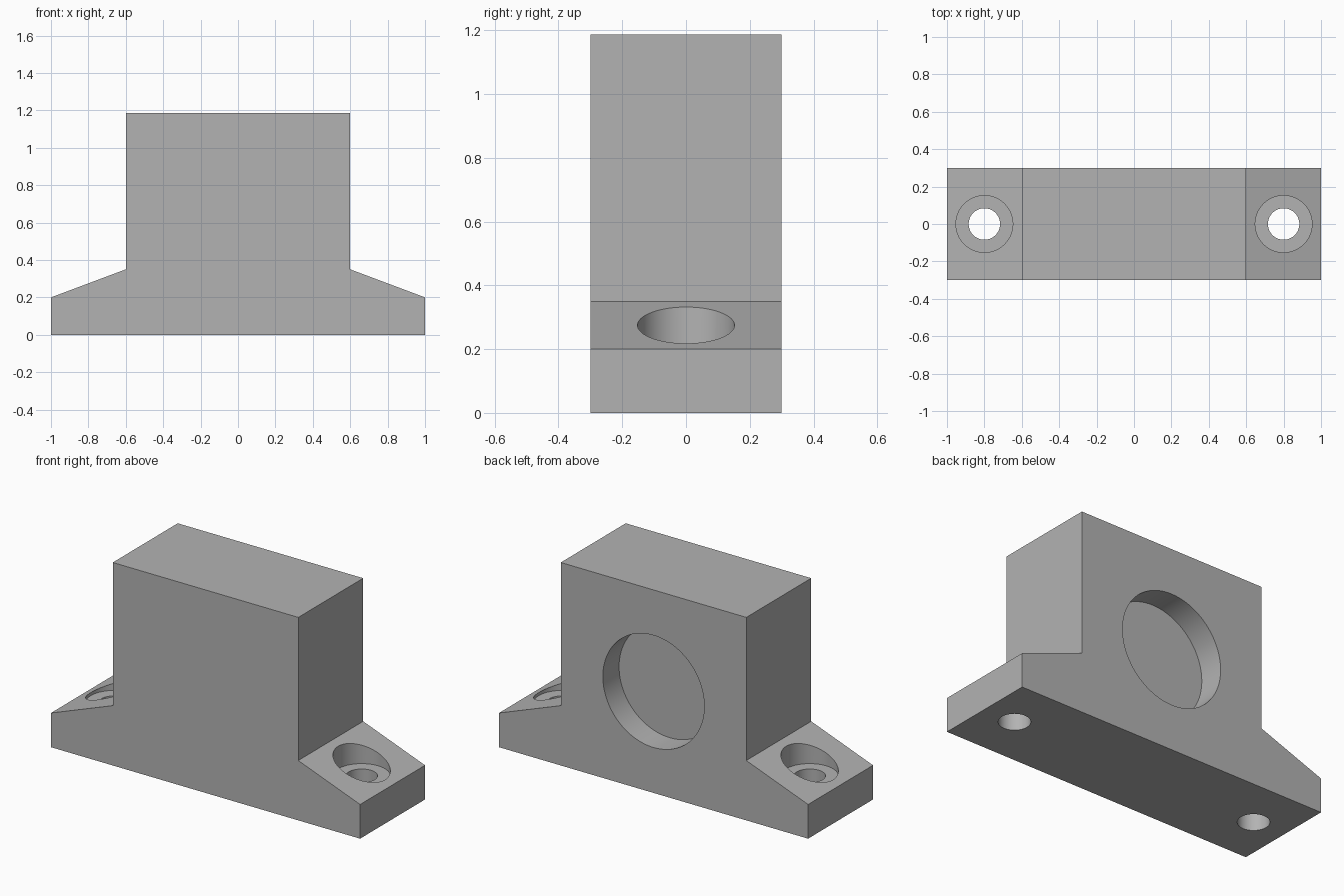
import bpy
import bmesh
import math

cube = bpy.data.objects.get("Cube")
if cube:
    bpy.data.objects.remove(cube, do_unlink=True)

HEIGHT = 1.187
HALF_DEPTH = 0.3

grey = bpy.data.materials.new("plain grey")
grey.use_nodes = True
colour = (0.45, 0.45, 0.45, 1)
grey.diffuse_color = colour
grey.node_tree.nodes["Principled BSDF"].inputs["Base Color"].default_value = colour


def extruded_block(name, profile):
    """Extrude an XZ profile from the front to the back."""
    bm = bmesh.new()
    face = bm.faces.new([bm.verts.new((x, -HALF_DEPTH, z)) for x, z in profile])
    result = bmesh.ops.extrude_face_region(bm, geom=[face])
    moved = [v for v in result["geom"] if isinstance(v, bmesh.types.BMVert)]
    bmesh.ops.translate(bm, verts=moved, vec=(0, 2 * HALF_DEPTH, 0))
    bmesh.ops.recalc_face_normals(bm, faces=bm.faces[:])
    mesh = bpy.data.meshes.new(name)
    bm.to_mesh(mesh)
    bm.free()
    obj = bpy.data.objects.new(name, mesh)
    bpy.context.collection.objects.link(obj)
    mesh.materials.append(grey)
    return obj


def drill(target, radius, length, centre, tilt=0):
    """Cut a round hole into the target."""
    bpy.ops.mesh.primitive_cylinder_add(
        vertices=96, radius=radius, depth=length,
        location=centre, rotation=(tilt, 0, 0))
    cutter = bpy.context.object
    cutter.name = "hole_cutter"
    cutter.hide_render = True
    cutter.data.materials.append(grey)
    cut = target.modifiers.new("hole", "BOOLEAN")
    cut.operation = "DIFFERENCE"
    cut.solver = "EXACT"
    cut.object = cutter
    bpy.context.view_layer.objects.active = target
    bpy.ops.object.modifier_apply(modifier=cut.name)
    bpy.data.objects.remove(cutter, do_unlink=True)


# Housing with sloping feet
half = [(1, 0), (1, 0.2), (0.6, 0.35), (0.6, HEIGHT)]
housing = extruded_block(
    "bearing_housing", half + [(-x, z) for x, z in reversed(half)])

# Counterbored bolt holes in both feet
for side in (-1, 1):
    drill(housing, 0.152, 0.4, (side * 0.8, 0, 0.4))
    drill(housing, 0.084, 0.8, (side * 0.8, 0, 0.1))

# Blind round pocket in the back, 0.15 deep
drill(housing, 0.328, 0.3, (0, HALF_DEPTH, HEIGHT / 2), math.pi / 2)

# Smooth bores with crisp edges
bpy.ops.object.select_all(action="DESELECT")
housing.select_set(True)
bpy.context.view_layer.objects.active = housing
bpy.ops.object.shade_smooth_by_angle(angle=math.radians(15))
